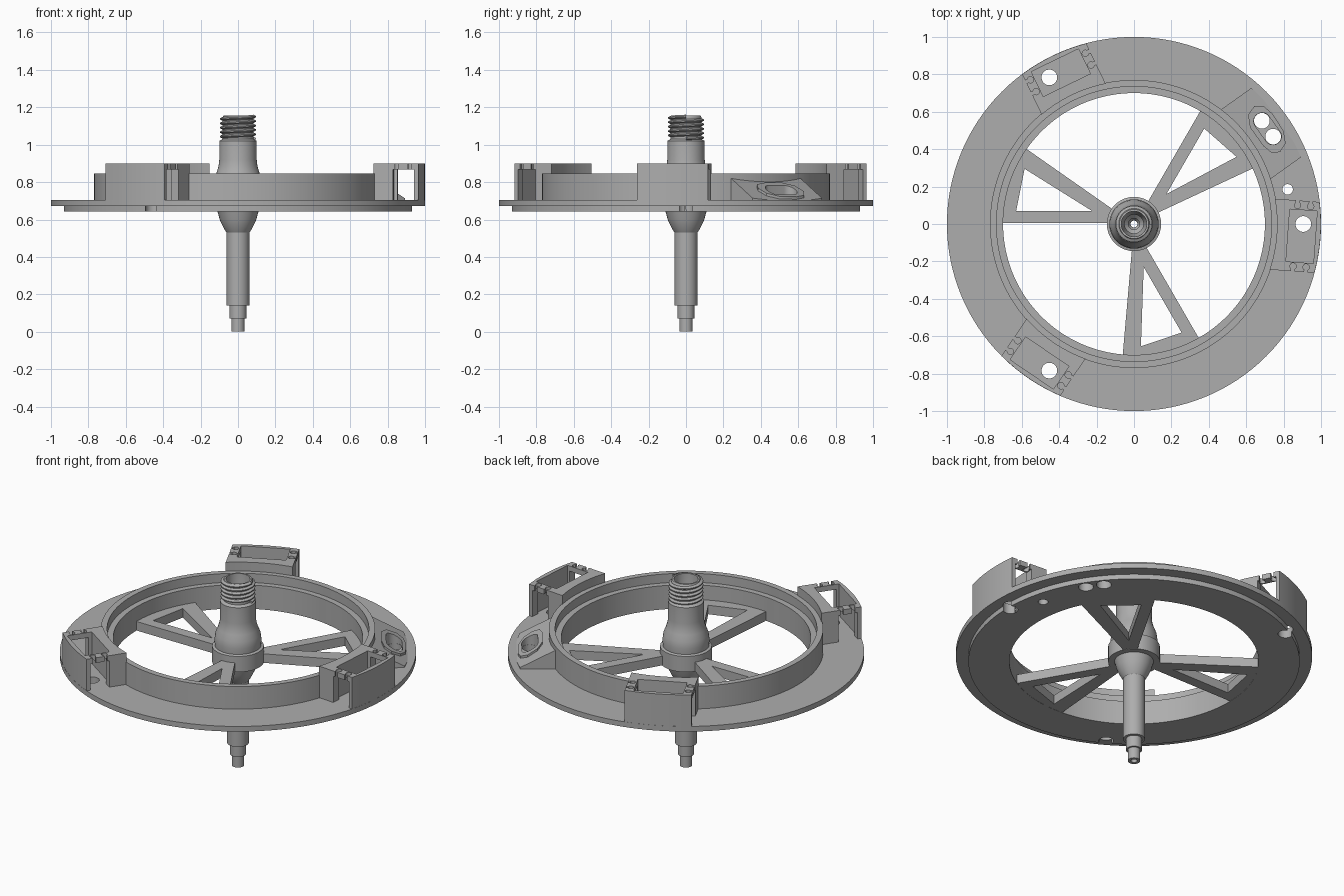
import bpy, bmesh
from math import sin, cos, pi, radians, sqrt
from mathutils import Matrix, Vector

cube = bpy.data.objects.get("Cube")
if cube:
    bpy.data.objects.remove(cube, do_unlink=True)

grey = bpy.data.materials.new("machined_grey")
grey.use_nodes = True
colour = (0.42, 0.42, 0.42, 1)
grey.diffuse_color = colour
grey.node_tree.nodes["Principled BSDF"].inputs["Base Color"].default_value = colour

FLANGE_TOP, FLANGE_MID, FLANGE_LOW = 0.705, 0.673, 0.643


def finish(bm, name):
    bmesh.ops.recalc_face_normals(bm, faces=bm.faces)
    mesh = bpy.data.meshes.new(name)
    bm.to_mesh(mesh)
    bm.free()
    obj = bpy.data.objects.new(name, mesh)
    bpy.context.collection.objects.link(obj)
    mesh.materials.append(grey)
    return obj


def lathe(name, profile, steps):
    """Closed (radius, z) loop turned about z."""
    bm = bmesh.new()
    rings = [[bm.verts.new((r * cos(2 * pi * i / steps), r * sin(2 * pi * i / steps), z))
              for r, z in profile] for i in range(steps)]
    n = len(profile)
    for i in range(steps):
        a, b = rings[i], rings[(i + 1) % steps]
        for j in range(n):
            k = (j + 1) % n
            bm.faces.new((a[j], b[j], b[k], a[k]))
    return finish(bm, name)


def prism(name, outline, z0, z1, angle=0):
    """Outline in (radial, tangential) coordinates, extruded and turned to an angle."""
    bm = bmesh.new()
    face = bm.faces.new([bm.verts.new((x, y, z0)) for x, y in outline])
    top = bmesh.ops.extrude_face_region(bm, geom=[face])["geom"]
    for v in top:
        if isinstance(v, bmesh.types.BMVert):
            v.co.z = z1
    bm.transform(Matrix.Rotation(radians(angle), 4, 'Z'))
    return finish(bm, name)


def rect(x0, x1, y0, y1):
    return [(x0, y0), (x1, y0), (x1, y1), (x0, y1)]


def circle(cx, cy, r, n=32):
    return [(cx + r * cos(2 * pi * i / n), cy + r * sin(2 * pi * i / n)) for i in range(n)]


def capsule(cx, half, r, n=16):
    """Slot outline running along the tangent."""
    pts = []
    for side in (1, -1):
        for i in range(n + 1):
            a = pi * i / n + (0 if side > 0 else pi)
            pts.append((cx + r * cos(a), side * half + r * sin(a)))
    return pts


def ring_sector(r0, r1, half, n=16):
    """Parallel-sided piece between two arcs."""
    ys = [half * (2 * i / n - 1) for i in range(n + 1)]
    return ([(sqrt(r1 * r1 - y * y), y) for y in ys] +
            [(sqrt(r0 * r0 - y * y), y) for y in reversed(ys)])


def cut(target, cutter):
    cutter.hide_render = True
    mod = target.modifiers.new("cut", 'BOOLEAN')
    mod.operation, mod.solver, mod.object = 'DIFFERENCE', 'EXACT', cutter
    bpy.context.view_layer.objects.active = target
    bpy.ops.object.modifier_apply(modifier=mod.name)
    bpy.data.objects.remove(cutter, do_unlink=True)


parts = []

# Stepped flange with the raised wall and inner ledge
flange = lathe("flange_ring", [
    (0.70, FLANGE_LOW), (0.93, FLANGE_LOW), (0.93, FLANGE_MID), (1, FLANGE_MID),
    (1, FLANGE_TOP), (0.77, FLANGE_TOP), (0.77, 0.845), (0.735, 0.845),
    (0.735, 0.79), (0.70, 0.79)], 128)
parts.append(flange)
for a in (0, 120, 240):
    cut(flange, prism("hole_cutter", circle(0.905, 0, 0.042), 0.5, 0.74, a))
    cut(flange, prism("slot_cutter", rect(0.9, 0.96, -0.03, 0.03), 0.655, FLANGE_MID, a))
cut(flange, prism("hole_cutter", circle(0.842, 0, 0.028), 0.5, 0.8, 12.7))

# Three spoke frames, each a triangle with a triangular opening
for n, a in enumerate((0, 120, 240)):
    frame = prism(f"spoke_frame_{n + 1}", [
        (-0.08, 0.005), (-0.71, 0.005), (-0.685, 0.2), (-0.58, 0.405), (-0.08, 0.055)],
        FLANGE_LOW + 0.001, 0.70, a)
    cut(frame, prism("frame_cutter", [(-0.63, 0.07), (-0.585, 0.295), (-0.225, 0.07)],
                     0.5, 0.8, a))
    parts.append(frame)

# Three clamp blocks, hollow with open ends and keyed end bridges
for n in range(3):
    a = 120 * n - 4.2
    block = prism(f"clamp_block_{n + 1}", ring_sector(0.765, 0.999, 0.19),
                  FLANGE_TOP - 0.01, 0.9, a)
    cut(block, prism("pocket_cutter", rect(0.825, 0.972, -0.14, 0.14), 0.6, 1, a))
    cut(block, prism("channel_cutter", rect(0.845, 0.958, -0.3, 0.3), 0.6, 0.868, a))
    for side in (-1, 1):
        for r in (0.865, 0.935):
            y0, y1 = sorted((side * 0.165, side * 0.2))
            cut(block, prism("key_cutter", circle(r, side * 0.163, 0.017, 16), 0.85, 1, a))
            cut(block, prism("neck_cutter", rect(r - 0.009, r + 0.009, y0, y1), 0.85, 1, a))
    parts.append(block)

# Sloped lug with a raised slotted pad
LUG = 35.5
SLOPE = 0.115 / 0.215


def slope_z(r):
    return FLANGE_TOP + SLOPE * (0.95 - r)


lug = prism("sloped_lug", ring_sector(0.765, 0.96, 0.228), FLANGE_TOP - 0.01, 1, 0)
pad = prism("lug_pad", [(0.805, -0.06), (0.82, -0.12), (0.86, -0.14), (0.91, -0.12),
                        (0.94, -0.06), (0.945, 0.05), (0.93, 0.11), (0.89, 0.14),
                        (0.835, 0.12), (0.805, 0.06)], FLANGE_TOP - 0.005, 1, 0)
for obj, lift in ((lug, 0), (pad, 0.014)):
    for v in obj.data.vertices:
        if v.co.z > 0.9:
            v.co.z = max(slope_z(v.co.x), FLANGE_TOP - 0.005) + lift
    obj.data.transform(Matrix.Rotation(radians(LUG), 4, 'Z'))
    cut(obj, prism("slot_cutter", capsule(0.877, 0.05, 0.045), 0.6, 1, LUG))
    parts.append(obj)
for t in (-0.052, 0.052):
    cut(flange, prism("hole_cutter", circle(0.877, t, 0.042), 0.5, 0.74, LUG))

# Hollow stepped spindle with a bulbous hub and collar
spindle = lathe("spindle", [
    (0.018, 0), (0.035, 0), (0.035, 0.07), (0.045, 0.07), (0.045, 0.14), (0.061, 0.14),
    (0.061, 0.53), (0.068, 0.54), (0.082, 0.565), (0.098, 0.60), (0.107, 0.635),
    (0.11, FLANGE_LOW), (0.145, FLANGE_LOW), (0.145, 0.74), (0.13, 0.745), (0.132, 0.78),
    (0.127, 0.82), (0.113, 0.855), (0.104, 0.885), (0.1, 0.92), (0.1, 1.02), (0.083, 1.03),
    (0.083, 1.145), (0.078, 1.155), (0.068, 1.155), (0.064, 1.0), (0.05, 0.96),
    (0.05, 0.8), (0.03, 0.78), (0.03, 0.6), (0.018, 0.58)], 64)
parts.append(spindle)

# Helical thread swept as a pointed ridge
bm = bmesh.new()
TURNS, STEPS, PITCH = 5, 40, 0.0235
previous = None
for i in range(TURNS * STEPS + 1):
    a = 2 * pi * i / STEPS
    z = 1.032 + PITCH * i / STEPS
    section = [bm.verts.new((r * cos(a), r * sin(a), z + dz)) for r, dz in
               ((0.081, -0.011), (0.097, -0.003), (0.097, 0.003), (0.081, 0.011))]
    if previous:
        for j in range(4):
            k = (j + 1) % 4
            bm.faces.new((previous[j], previous[k], section[k], section[j]))
    else:
        bm.faces.new(section)
    previous = section
bm.faces.new(previous)
parts.append(finish(bm, "spindle_thread"))

# Smooth the turned surfaces and keep the machined edges crisp
bpy.ops.object.select_all(action='DESELECT')
for obj in parts:
    obj.select_set(True)
bpy.context.view_layer.objects.active = flange
bpy.ops.object.shade_smooth_by_angle(angle=radians(25))
